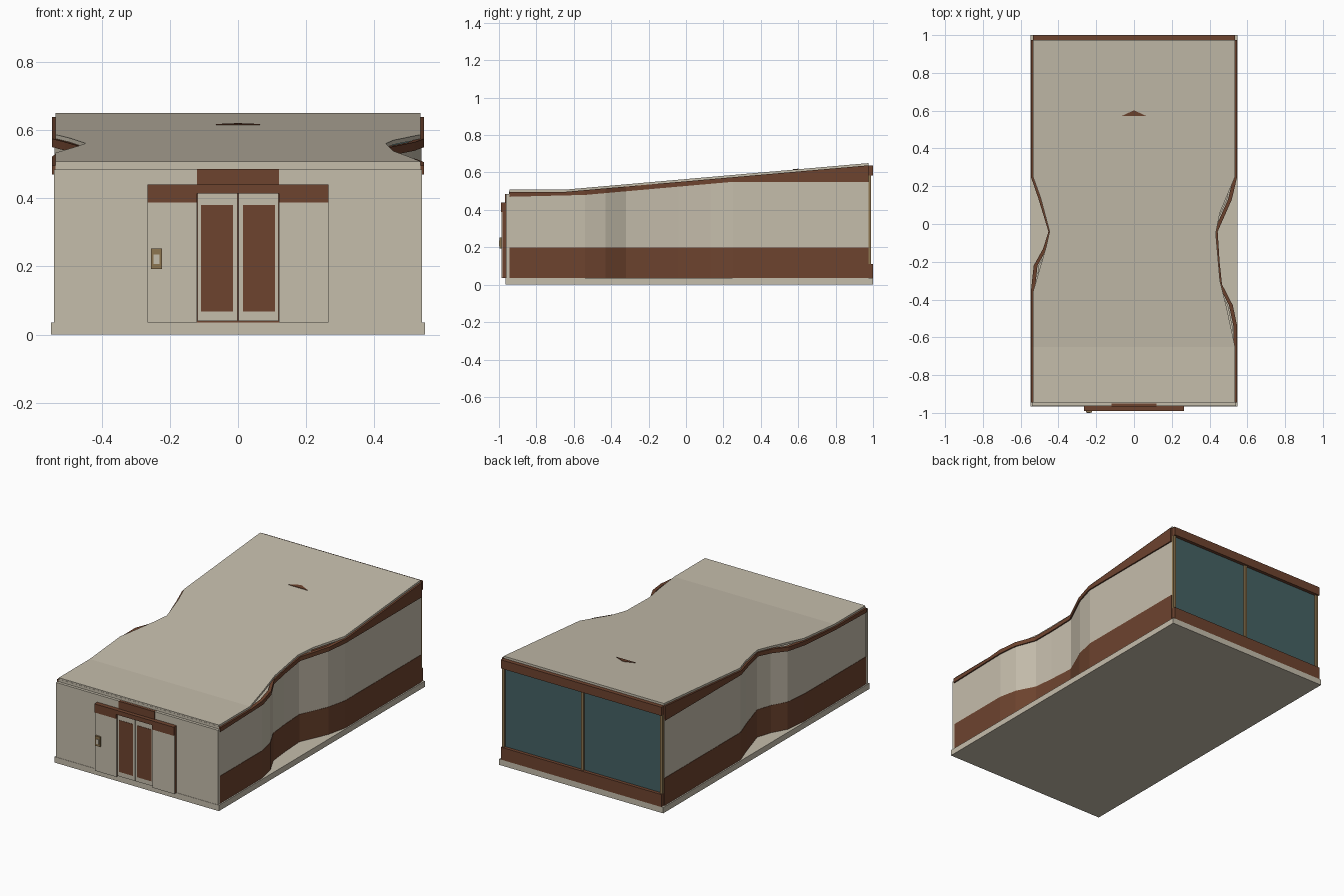
import bpy

cube = bpy.data.objects.get("Cube")
if cube:
    bpy.data.objects.remove(cube, do_unlink=True)


def material(name, rgb):
    m = bpy.data.materials.new(name)
    m.use_nodes = True
    m.diffuse_color = (*rgb, 1)
    m.node_tree.nodes["Principled BSDF"].inputs["Base Color"].default_value = (*rgb, 1)
    return m


BEIGE = material("beige plaster", (0.56, 0.51, 0.41))
BROWN = material("rust brown", (0.155, 0.057, 0.028))
TEAL = material("teal glass", (0.06, 0.122, 0.128))
TAN = material("tan metal", (0.27, 0.18, 0.08))


def mesh_object(name, verts, faces, mat):
    me = bpy.data.meshes.new(name)
    me.from_pydata(verts, [], faces)
    me.materials.append(mat)
    ob = bpy.data.objects.new(name, me)
    bpy.context.collection.objects.link(ob)
    return ob


def strip(name, sections, mat):
    """Closed solid through a row of four-cornered cross-sections."""
    verts = [p for s in sections for p in s]
    last = len(verts) - 4
    faces = [(3, 2, 1, 0), (last, last + 1, last + 2, last + 3)]
    for b in range(0, last, 4):
        for k in range(4):
            n = (k + 1) % 4
            faces.append((b + k, b + n, b + 4 + n, b + 4 + k))
    return mesh_object(name, verts, faces, mat)


def box(name, x, y, z, mat):
    return strip(name, [[(x[0], v, z[0]), (x[1], v, z[0]),
                         (x[1], v, z[1]), (x[0], v, z[1])] for v in y], mat)


def interp(pts, y):
    """Piecewise linear value at y; pts are (y, value)."""
    if y <= pts[0][0]:
        return pts[0][1]
    for (a, u), (b, v) in zip(pts, pts[1:]):
        if y <= b:
            return u + (v - u) * (y - a) / (b - a)
    return pts[-1][1]


FRONT, BACK = -0.945, 0.975
SLOPE = [(-0.65, 0.508), (BACK, 0.65)]
FASCIA_BOTTOM = [(FRONT, 0.47), (-0.54, 0.48), (0.25, 0.55)]
# Plan of the waisted walls, half width along y
WALL = {
    1: [(FRONT, 0.538), (-0.54, 0.538), (-0.43, 0.515), (-0.32, 0.458), (-0.2, 0.445),
        (-0.04, 0.435), (0.13, 0.51), (0.25, 0.538), (BACK, 0.538)],
    -1: [(FRONT, 0.538), (-0.36, 0.538), (-0.22, 0.523), (-0.13, 0.473), (-0.04, 0.445),
         (0.14, 0.5), (0.25, 0.538), (BACK, 0.538)],
}
ROOF = {
    1: [(FRONT, 0.535), (-0.65, 0.535), (-0.45, 0.492), (-0.3, 0.455), (-0.05, 0.433),
        (0.06, 0.455), (0.25, 0.535), (BACK, 0.535)],
    -1: [(FRONT, 0.535), (-0.36, 0.535), (-0.12, 0.465), (-0.04, 0.447),
         (0.14, 0.495), (0.25, 0.535), (BACK, 0.535)],
}


def wall(name, side, bottom, top, outset, mat):
    rows = []
    for y in sorted({p[0] for p in WALL[side]} | {SLOPE[0][0]}):
        outer = side * (interp(WALL[side], y) + outset)
        inner = outer - side * 0.02
        lo, hi = bottom(y), top(y)
        row = [(inner, y, lo), (outer, y, lo), (outer, y, hi), (inner, y, hi)]
        rows.append(row if side > 0 else row[::-1])
    strip(name, rows, mat)


# Floor slab
box("floor_slab", (-0.548, 0.548), (-0.965, 1.0), (0, 0.035), BEIGE)

# Side walls: brown skirt, beige panel and tapering brown fascia
for side, label in ((1, "left"), (-1, "right")):
    wall(label + "_skirt", side, lambda y: 0.035, lambda y: 0.2, 0.002, BROWN)
    wall(label + "_wall", side, lambda y: 0.2,
         lambda y: interp(FASCIA_BOTTOM, y) + 0.005, 0, BEIGE)
    wall(label + "_fascia", side, lambda y: interp(FASCIA_BOTTOM, y),
         lambda y: interp(SLOPE, y) - 0.012, 0.008, BROWN)

# Sloping roof sheet
rows = []
for y in sorted({p[0] for s in (1, -1) for p in ROOF[s]}):
    left, right, z = interp(ROOF[1], y), -interp(ROOF[-1], y), interp(SLOPE, y)
    rows.append([(right, y, z - 0.013), (left, y, z - 0.013), (left, y, z), (right, y, z)])
strip("roof", rows, BEIGE)

# Triangular roof marker
tri = [(-0.065, 0.572), (0.065, 0.572), (0, 0.602)]
verts = [(x, y, interp(SLOPE, y) + h) for h in (0, 0.003) for x, y in tri]
mesh_object("roof_marker", verts,
            [(2, 1, 0), (3, 4, 5), (0, 1, 4, 3), (1, 2, 5, 4), (2, 0, 3, 5)], BROWN)

# Front wall
box("front_wall", (-0.54, 0.54), (-0.963, FRONT), (0.035, 0.485), BEIGE)
box("front_wall_cap", (-0.535, 0.535), (FRONT - 0.001, FRONT + 0.01), (0.48, 0.5), BEIGE)

# Entrance: canopy, header, side panels and double doors
box("door_header", (-0.12, 0.12), (-0.967, -0.95), (0.44, 0.486), BROWN)
box("canopy", (-0.265, 0.265), (-0.99, -0.963), (0.414, 0.44), BROWN)
box("door_gap", (-0.12, 0.12), (-0.967, -0.96), (0.035, 0.415), BROWN)
for s, label in ((1, "left"), (-1, "right")):
    def span(a, b):
        return tuple(sorted((s * a, s * b)))
    box(label + "_canopy_drop", span(0.12, 0.265), (-0.99, -0.963), (0.388, 0.414), BROWN)
    box(label + "_panel_core", span(0.122, 0.264), (-0.98, -0.963), (0.035, 0.388), BROWN)
    box(label + "_entry_panel", span(0.12, 0.265), (-0.986, -0.98), (0.035, 0.388), BEIGE)
    box(label + "_door", span(0.002, 0.119), (-0.979, -0.966), (0.04, 0.414), BEIGE)
    box(label + "_door_inset", span(0.014, 0.108), (-0.981, -0.978), (0.068, 0.38), BROWN)

# Entry keypad
box("keypad", (-0.255, -0.223), (-0.997, -0.985), (0.193, 0.252), TAN)
box("keypad_screen", (-0.248, -0.23), (-1.0, -0.996), (0.207, 0.235), BEIGE)

# Glazed back: beams, glass and mullions
box("back_lower_beam", (-0.536, 0.536), (0.965, 1.0), (0.035, 0.11), BROWN)
box("back_upper_beam", (-0.536, 0.536), (0.965, 1.0), (0.585, 0.637), BROWN)
box("back_glass", (-0.53, 0.53), (0.97, 0.98), (0.11, 0.585), TEAL)
for x, label in ((-0.527, "right"), (0, "middle"), (0.527, "left")):
    box(label + "_mullion", (x - 0.009, x + 0.009), (0.968, 0.99), (0.11, 0.585), TAN)
